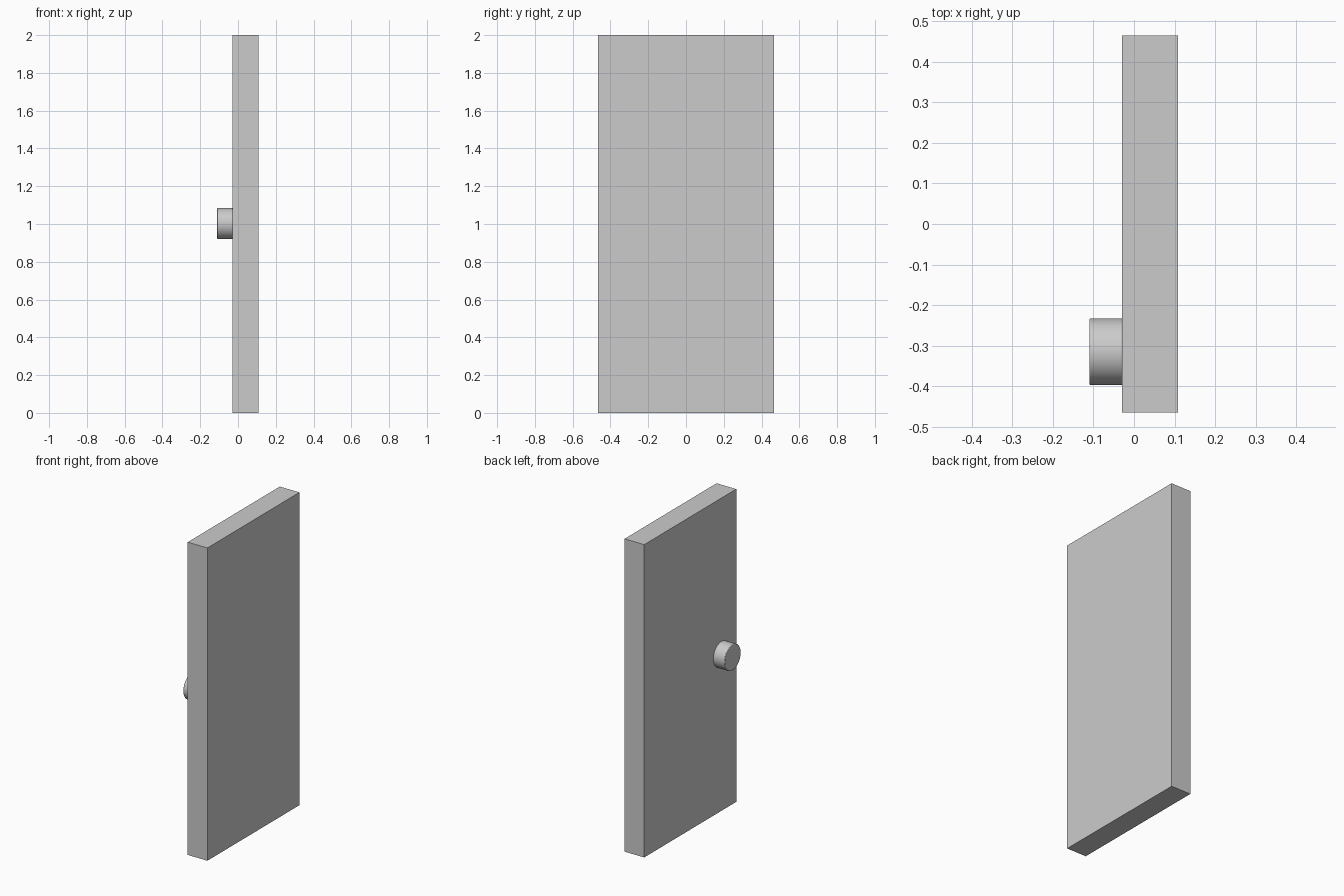
import bpy
from math import radians

if "Cube" in bpy.data.objects:
    bpy.data.objects.remove(bpy.data.objects["Cube"])

# Door panel
bpy.ops.mesh.primitive_cube_add(size=1, location=(0.0395, 0, 1))
panel = bpy.context.object
panel.name = "door_panel"
panel.scale = (0.139, 0.93, 2.0)
bpy.ops.object.transform_apply(location=False, rotation=False, scale=True)

# Round knob on the left face, slightly sunk into the panel
outer_x, inner_x = -0.11, -0.028
bpy.ops.mesh.primitive_cylinder_add(
    vertices=48, radius=0.082, depth=inner_x - outer_x,
    location=((outer_x + inner_x) / 2, -0.315, 1.002),
    rotation=(0, radians(90), 0))
knob = bpy.context.object
knob.name = "door_knob"

# Softened rim
bevel = knob.modifiers.new("rim", 'BEVEL')
bevel.width = 0.003
bevel.segments = 2
bevel.limit_method = 'ANGLE'
bevel.angle_limit = radians(40)
bpy.ops.object.shade_smooth_by_angle(angle=radians(30))
